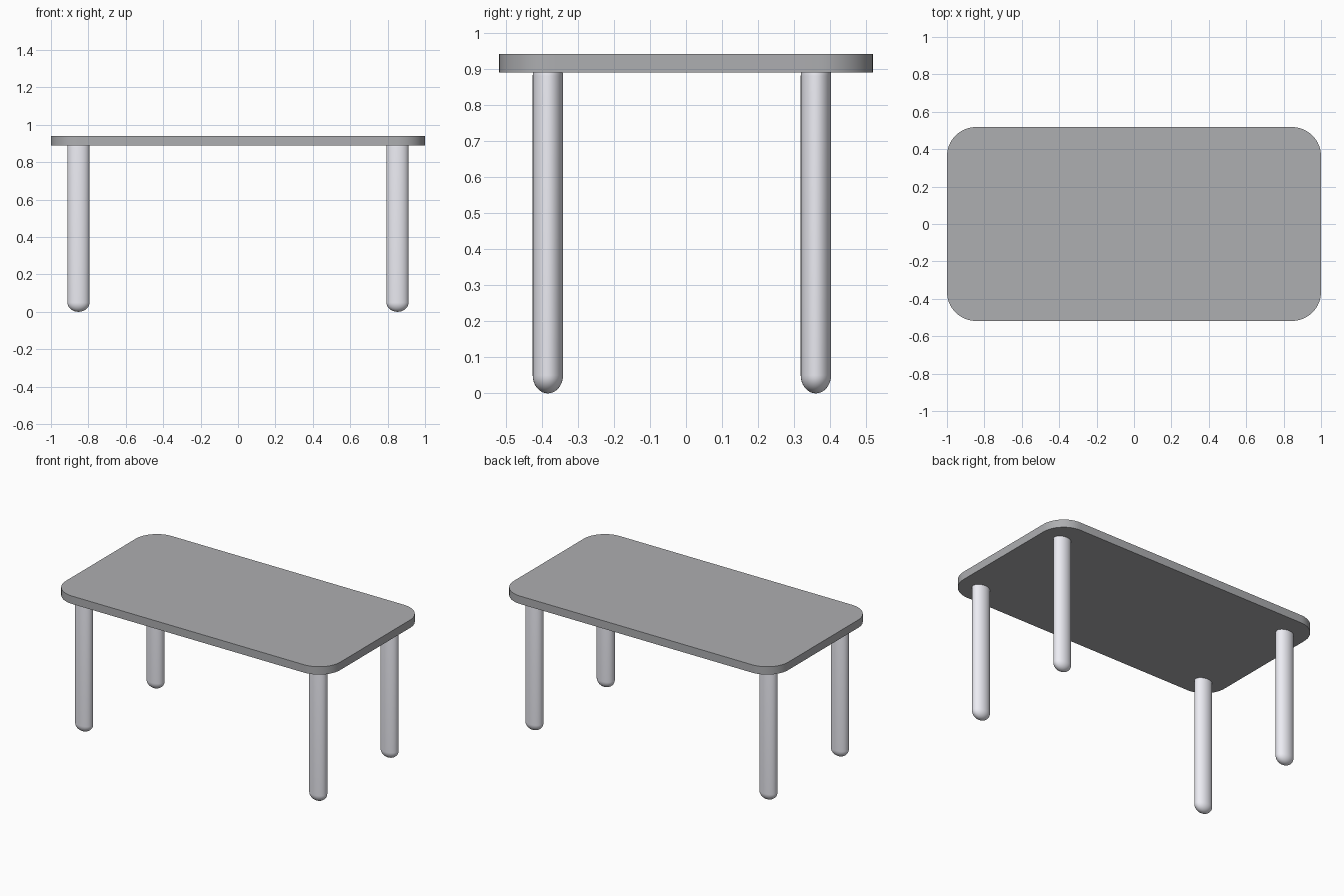
import bpy, bmesh
from math import sin, cos, pi

if "Cube" in bpy.data.objects:
    bpy.data.objects.remove(bpy.data.objects["Cube"])


def material(name, color):
    mat = bpy.data.materials.new(name)
    mat.diffuse_color = (*color, 1)
    mat.use_nodes = True
    mat.node_tree.nodes["Principled BSDF"].inputs["Base Color"].default_value = mat.diffuse_color
    return mat


TOP_GREY = material("dark_grey", (0.42, 0.425, 0.44))
LEG_GREY = material("light_grey", (0.84, 0.84, 0.9))


def make_object(name, bm, angle, mat):
    bmesh.ops.recalc_face_normals(bm, faces=bm.faces)
    mesh = bpy.data.meshes.new(name)
    bm.to_mesh(mesh)
    bm.free()
    mesh.materials.append(mat)
    ob = bpy.data.objects.new(name, mesh)
    bpy.context.collection.objects.link(ob)
    bpy.ops.object.select_all(action='DESELECT')
    ob.select_set(True)
    bpy.context.view_layer.objects.active = ob
    bpy.ops.object.shade_smooth_by_angle(angle=angle)
    return ob


# Tabletop: rounded rectangle slab
def tabletop(hx, hy, r, z0, z1, steps=16):
    bm = bmesh.new()
    verts = []
    for i, (sx, sy) in enumerate([(1, 1), (-1, 1), (-1, -1), (1, -1)]):
        for k in range(steps + 1):
            a = (i + k / steps) * pi / 2
            verts.append(bm.verts.new((sx * (hx - r) + r * cos(a),
                                       sy * (hy - r) + r * sin(a), z0)))
    face = bm.faces.new(verts)
    ext = bmesh.ops.extrude_face_region(bm, geom=[face], use_keep_orig=True)
    moved = [v for v in ext['geom'] if isinstance(v, bmesh.types.BMVert)]
    bmesh.ops.translate(bm, verts=moved, vec=(0, 0, z1 - z0))
    return make_object("tabletop", bm, 0.6, TOP_GREY)


# Leg: oval post with domed ends, the upper dome sunk into the tabletop
def leg(name, x, y, rx=0.059, ry=0.042, dome=0.05, top=0.93, n=10):
    bm = bmesh.new()
    arc = [(sin(k / n * pi / 2), dome * (1 - cos(k / n * pi / 2)))
           for k in range(n + 1)]
    profile = arc + [(r, top - z) for r, z in reversed(arc)]
    verts = [bm.verts.new((r, 0, z)) for r, z in profile]
    edges = [bm.edges.new(p) for p in zip(verts, verts[1:])]
    bmesh.ops.spin(bm, geom=verts + edges, axis=(0, 0, 1), cent=(0, 0, 0),
                   angle=2 * pi, steps=40, use_merge=True)
    bmesh.ops.remove_doubles(bm, verts=bm.verts, dist=1e-5)
    bmesh.ops.scale(bm, verts=bm.verts, vec=(rx, ry, 1))
    bmesh.ops.translate(bm, verts=bm.verts, vec=(x, y, 0))
    return make_object(name, bm, 0.9, LEG_GREY)


# Slightly squarer corners match the outline
tabletop(1.0, 0.518, 0.155, 0.889, 0.941)

for side, x in (("left", -0.853), ("right", 0.853)):
    for end, y in (("front", -0.383), ("back", 0.36)):
        leg(f"{end}_{side}_leg", x, y)
